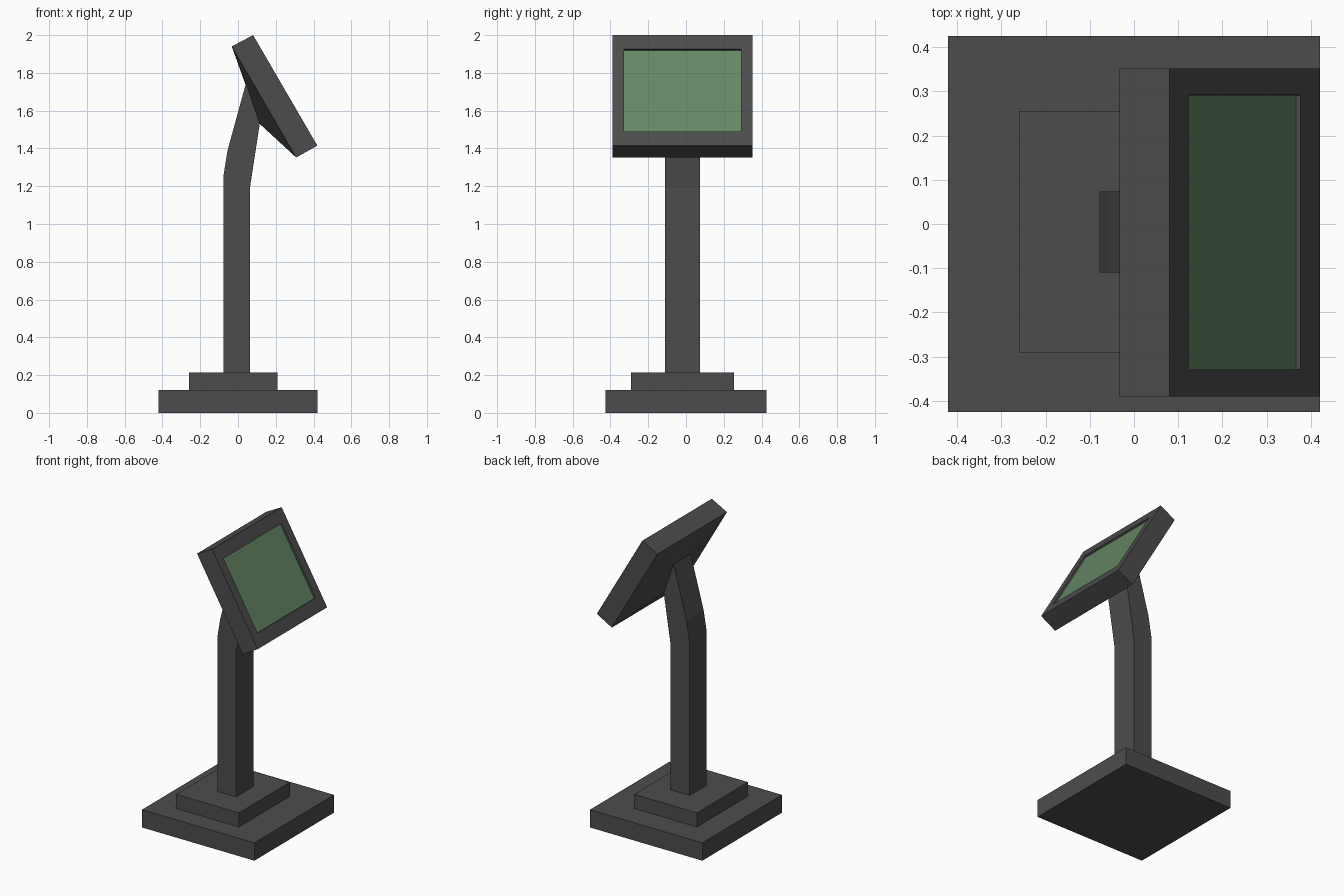
import bpy
import bmesh
from mathutils import Vector

cube = bpy.data.objects.get("Cube")
if cube:
    bpy.data.objects.remove(cube, do_unlink=True)


def material(name, rgb):
    mat = bpy.data.materials.new(name)
    mat.use_nodes = True
    mat.diffuse_color = (*rgb, 1)
    bsdf = next(n for n in mat.node_tree.nodes if n.type == "BSDF_PRINCIPLED")
    bsdf.inputs["Base Color"].default_value = (*rgb, 1)
    return mat


grey = material("dark_grey", (0.073, 0.073, 0.073))
green = material("screen_green", (0.13, 0.245, 0.13))


def prism(profile, y0, y1):
    """Extrude an x-z outline from y0 to y1."""
    bm = bmesh.new()
    face = bm.faces.new([bm.verts.new((x, y0, z)) for x, z in profile])
    new = bmesh.ops.extrude_face_region(bm, geom=[face])["geom"]
    moved = [v for v in new if isinstance(v, bmesh.types.BMVert)]
    bmesh.ops.translate(bm, verts=moved, vec=(0, y1 - y0, 0))
    bmesh.ops.recalc_face_normals(bm, faces=bm.faces)
    return bm


def finish(bm, name):
    mesh = bpy.data.meshes.new(name)
    bm.normal_update()
    bm.to_mesh(mesh)
    bm.free()
    mesh.materials.append(grey)
    mesh.materials.append(green)
    obj = bpy.data.objects.new(name, mesh)
    bpy.context.collection.objects.link(obj)
    return obj


def block(name, x0, x1, y0, y1, z0, z1):
    finish(prism([(x0, z0), (x1, z0), (x1, z1), (x0, z1)], y0, y1), name)


def facing(bm, direction):
    bm.normal_update()
    return max(bm.faces, key=lambda f: f.normal.dot(direction))


# Stepped base
block("base_plate", -0.42, 0.42, -0.425, 0.425, 0, 0.12)
block("base_step", -0.26, 0.21, -0.29, 0.255, 0.12, 0.215)

# Bent post
POST_Y = (-0.11, 0.073)
POST_LOW, POST_HIGH = (0.115, 1.53), (0.042, 1.745)
finish(prism([(-0.078, 0.215), (0.063, 0.215), (0.063, 1.19), POST_LOW,
              POST_HIGH, (-0.055, 1.39), (-0.078, 1.25)], *POST_Y), "post")

# Tilted display housing
bm = prism([(-0.033, 1.94), (0.308, 1.352), (0.42, 1.415), (0.08, 2.0)],
           -0.39, 0.352)
normal = Vector((0.865, 0, 0.5)).normalized()
slope = Vector((-normal.z, 0, normal.x))

# Back of the housing tapers to the end of the post
back = facing(bm, -normal)
mid = back.calc_center_median()
new = bmesh.ops.extrude_face_region(bm, geom=[back])["geom"]
for v in [g for g in new if isinstance(g, bmesh.types.BMVert)]:
    x, z = POST_HIGH if v.co.z > mid.z else POST_LOW
    v.co = (x, POST_Y[v.co.y > mid.y], z)
if back.is_valid:
    bm.faces.remove(back)
cap = [g for g in new if isinstance(g, bmesh.types.BMFace)]
bmesh.ops.delete(bm, geom=cap, context="FACES_ONLY")

# Sunken screen, with a wider border above and below
screen = facing(bm, normal)
bmesh.ops.inset_individual(bm, faces=[screen], thickness=0.086)
mid = screen.calc_center_median()
for v in screen.verts:
    v.co -= slope * (v.co - mid).dot(slope) * 0.09
bmesh.ops.inset_individual(bm, faces=[screen], thickness=0.001)
bmesh.ops.translate(bm, verts=screen.verts, vec=normal * -0.012)
screen.material_index = 1
finish(bm, "display_housing")
